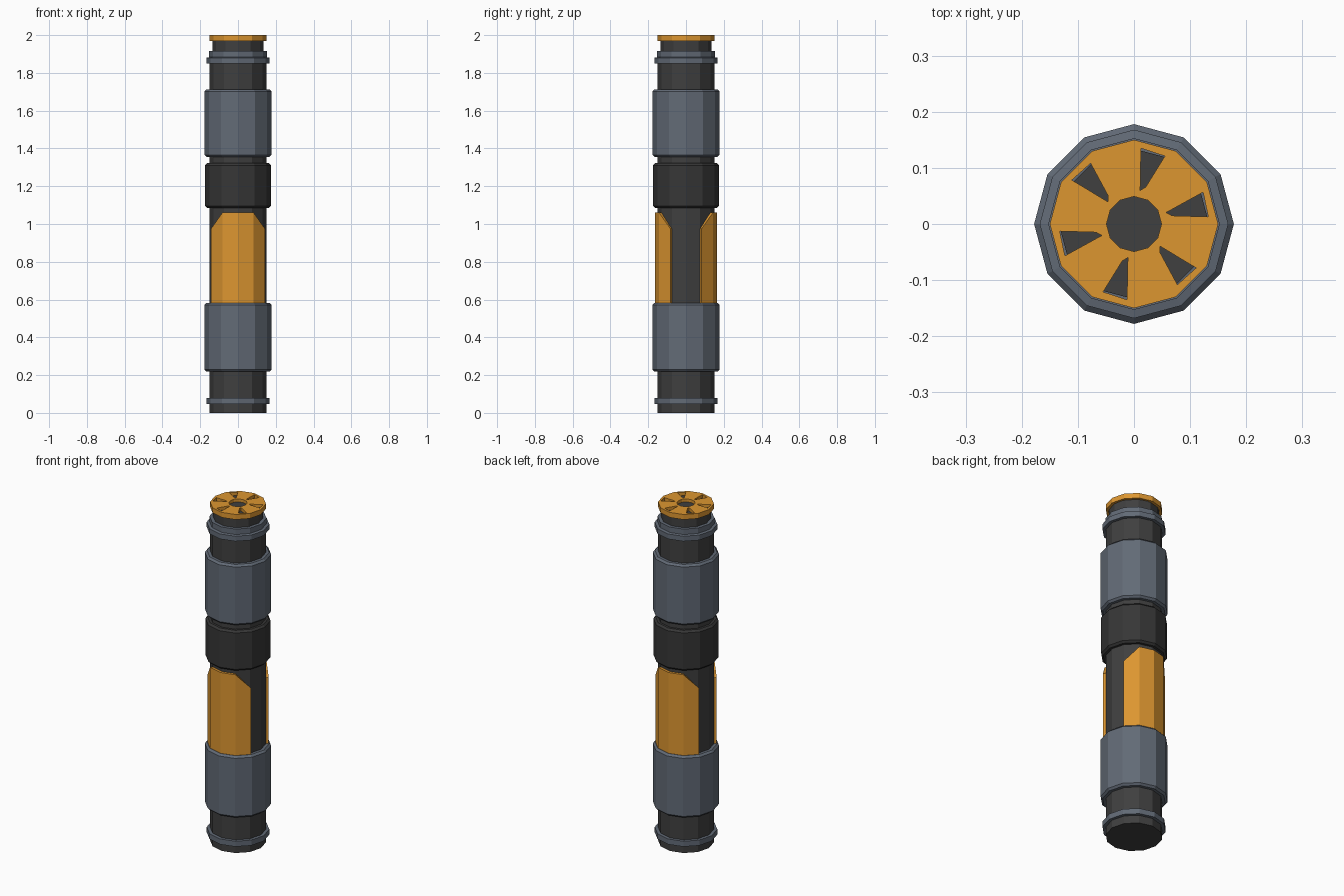
import bpy, bmesh, math
from mathutils import Matrix, Vector

if "Cube" in bpy.data.objects:
    bpy.data.objects.remove(bpy.data.objects["Cube"])

SIDES = 12


def material(name, rgb):
    m = bpy.data.materials.new(name)
    m.diffuse_color = (*rgb, 1)
    m.use_nodes = True
    m.node_tree.nodes["Principled BSDF"].inputs["Base Color"].default_value = m.diffuse_color
    return m


ORANGE = material("orange", (0.72, 0.305, 0.03))
SLATE = material("slate grey", (0.122, 0.145, 0.182))
DARK = material("dark grey", (0.05, 0.05, 0.05))
BLACK = material("near black", (0.037, 0.037, 0.037))


def finish(name, bm, mat):
    bmesh.ops.recalc_face_normals(bm, faces=bm.faces)
    me = bpy.data.meshes.new(name)
    bm.to_mesh(me)
    bm.free()
    if mat:
        me.materials.append(mat)
    ob = bpy.data.objects.new(name, me)
    bpy.context.collection.objects.link(ob)
    return ob


def polar(r, deg, z):
    a = math.radians(deg)
    return Vector((r * math.cos(a), r * math.sin(a), z))


def turned(name, profile, mat):
    """Closed 12-sided solid from (radius, z) pairs, bottom to top."""
    bm = bmesh.new()
    rings = [[bm.verts.new(polar(r, i * 360 / SIDES, z)) for i in range(SIDES)]
             for r, z in profile]
    for a, b in zip(rings, rings[1:]):
        for i in range(SIDES):
            j = (i + 1) % SIDES
            bm.faces.new((a[i], a[j], b[j], b[i]))
    bm.faces.new(rings[0])
    bm.faces.new(rings[-1])
    return finish(name, bm, mat)


def band(name, r, z0, z1, mat, c=0.011):
    return turned(name, [(r - c, z0), (r, z0 + c), (r, z1 - c), (r - c, z1)], mat)


# Core tube with narrow neck
turned("core_tube", [(0.15, 0), (0.15, 1.88), (0.134, 1.89), (0.134, 1.982)], DARK)

# Outer sleeves
band("lower_sleeve", 0.178, 0.218, 0.583, SLATE)
band("upper_sleeve", 0.178, 1.355, 1.713, SLATE)
band("middle_collar", 0.175, 1.085, 1.322, BLACK)

# Thin end rings
turned("bottom_ring", [(0.168, 0.046), (0.168, 0.078)], SLATE)
turned("top_ring", [(0.168, 1.85), (0.168, 1.88), (0.153, 1.883), (0.153, 1.915)], SLATE)

# Front and back panels with clipped upper corners
for name, centre in (("front_panel", 270), ("back_panel", 90)):
    bm = bmesh.new()
    cols = []
    for off in (-60, -30, 0, 30, 60):
        top = 0.975 if abs(off) == 60 else 1.06
        cols.append([bm.verts.new(polar(r, centre + off, z))
                     for r, z in ((0.145, 0.575), (0.165, 0.575), (0.165, top), (0.145, top))])
    for a, b in zip(cols, cols[1:]):
        for i in range(4):
            j = (i + 1) % 4
            bm.faces.new((a[i], a[j], b[j], b[i]))
    bm.faces.new(cols[0])
    bm.faces.new(cols[-1])
    finish(name, bm, ORANGE)

# End cap, pierced by a centre hole and six angled slots
cap = turned("end_cap", [(0.15, 1.97), (0.15, 2.0)], ORANGE)
slot = [(0.0125, 0.135), (0.011, 0.06), (0.021, 0.066), (0.055, 0.121)]
outlines = [[Matrix.Rotation(math.radians(60 * k), 3, 'Z') @ Vector((x, y, 0)) for x, y in slot]
            for k in range(6)]
outlines.append([polar(0.049, i * 30, 0) for i in range(SIDES)])
bm = bmesh.new()
for pts in outlines:
    low = [bm.verts.new(p + Vector((0, 0, 1.9))) for p in pts]
    high = [bm.verts.new(p + Vector((0, 0, 2.1))) for p in pts]
    bm.faces.new(low)
    bm.faces.new(high)
    for i in range(len(pts)):
        j = (i + 1) % len(pts)
        bm.faces.new((low[i], low[j], high[j], high[i]))
cutter = finish("cap_cutter", bm, None)
cutter.hide_render = True
mod = cap.modifiers.new("slots", 'BOOLEAN')
mod.operation = 'DIFFERENCE'
mod.solver = 'EXACT'
mod.object = cutter
bpy.context.view_layer.objects.active = cap
bpy.ops.object.modifier_apply(modifier=mod.name)
bpy.data.objects.remove(cutter)
for p in cap.data.polygons:
    p.material_index = 0
